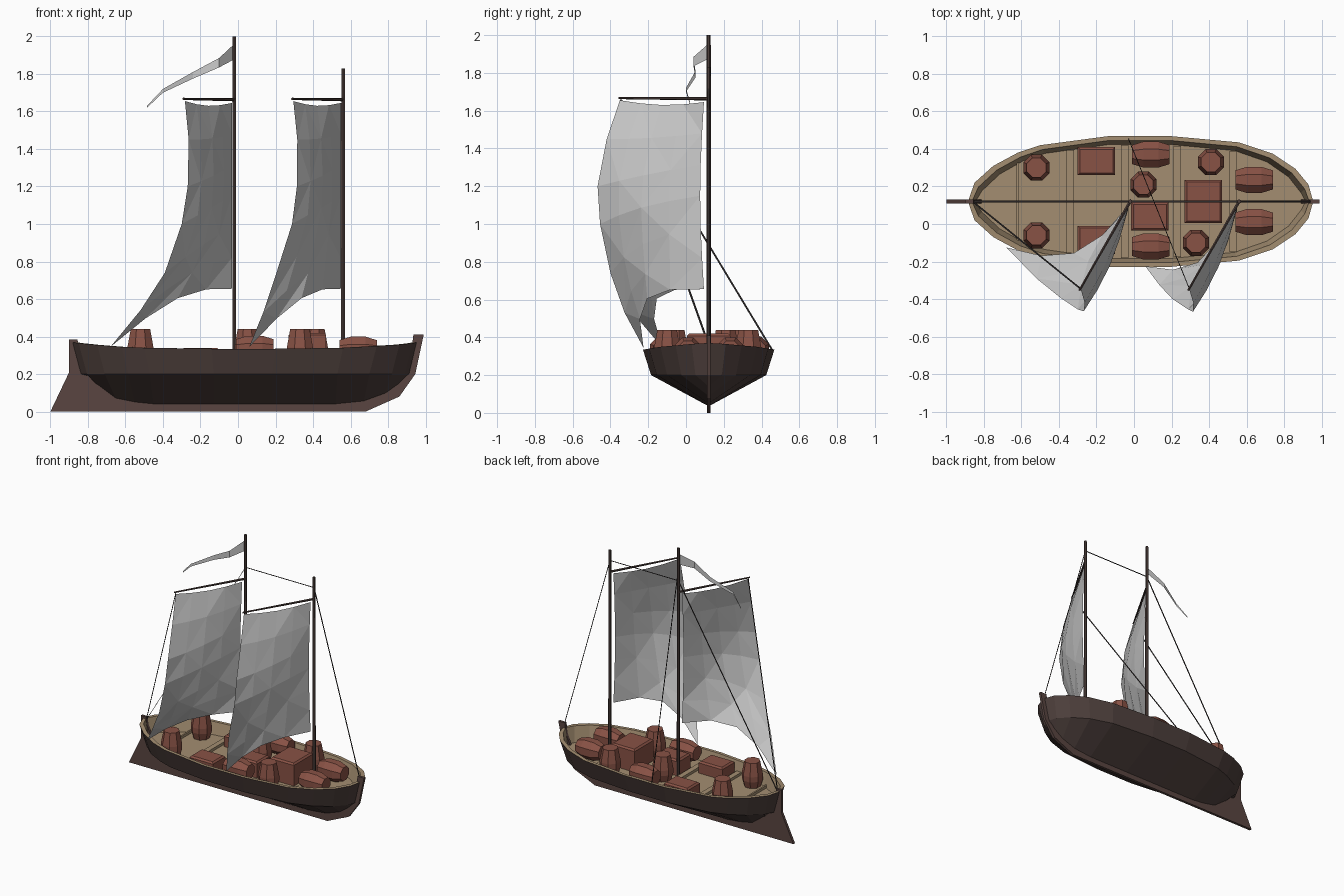
import bpy, bmesh
from math import sin, cos, pi
from mathutils import Vector

if "Cube" in bpy.data.objects:
    bpy.data.objects.remove(bpy.data.objects["Cube"])

CY = 0.12  # centreline of the boat
FLOOR = 0.25


def mat(name, rgb):
    m = bpy.data.materials.new(name)
    m.diffuse_color = (*rgb, 1)
    m.use_nodes = True
    m.node_tree.nodes["Principled BSDF"].inputs["Base Color"].default_value = m.diffuse_color
    return m


DARK = mat("dark_wood", (0.075, 0.05, 0.045))
BROWN = mat("keel_wood", (0.10, 0.06, 0.053))
TAN = mat("deck_wood", (0.37, 0.27, 0.165))
RED = mat("cargo_wood", (0.25, 0.085, 0.06))
ROPE = mat("rope", (0.03, 0.025, 0.025))


def make(name, verts, faces, mats=(), ids=None, fix=True):
    me = bpy.data.meshes.new(name)
    me.from_pydata([tuple(v) for v in verts], [], faces)
    for m in mats:
        me.materials.append(m)
    if ids:
        me.polygons.foreach_set("material_index", ids)
    bm = bmesh.new()
    bm.from_mesh(me)
    bmesh.ops.remove_doubles(bm, verts=bm.verts, dist=1e-5)
    bmesh.ops.dissolve_degenerate(bm, edges=bm.edges, dist=1e-5)
    if fix:
        bmesh.ops.recalc_face_normals(bm, faces=bm.faces)
    bm.to_mesh(me)
    bm.free()
    ob = bpy.data.objects.new(name, me)
    bpy.context.collection.objects.link(ob)
    return ob


def lathe(name, rings, n, m, a, b):
    """Tube from a to b; rings = (fraction along, radius)."""
    a, b = Vector(a), Vector(b)
    q = (b - a).to_track_quat('Z', 'Y')
    vs = [a.lerp(b, t) + q @ Vector((r * cos(2 * pi * (i + .5) / n), r * sin(2 * pi * (i + .5) / n), 0))
          for t, r in rings for i in range(n)]
    fs = [(k * n + i, k * n + (i + 1) % n, (k + 1) * n + (i + 1) % n, (k + 1) * n + i)
          for k in range(len(rings) - 1) for i in range(n)]
    fs += [tuple(range(n)), tuple(range((len(rings) - 1) * n, len(rings) * n))]
    return make(name, vs, fs, [m])


def box(name, x, y, z0, z1, sx, sy, m, inset=0.0):
    """Block, optionally with a chamfered top."""
    vs, fs = [], []
    levels = [(z0, 0), (z1 - inset, 0)] + ([(z1, inset)] if inset else [])
    for z, d in levels:
        vs += [(x + i * (sx / 2 - d), y + j * (sy / 2 - d), z) for i, j in ((-1, -1), (1, -1), (1, 1), (-1, 1))]
    for k in range(len(levels) - 1):
        fs += [(4 * k + i, 4 * k + (i + 1) % 4, 4 * k + 4 + (i + 1) % 4, 4 * k + 4 + i) for i in range(4)]
    top = 4 * (len(levels) - 1)
    return make(name, vs, fs + [(0, 1, 2, 3), tuple(range(top, top + 4))], [m])


# Hull and deck: stations along the length, mirrored about the centreline
rim = [(-.885, 0, .37), (-.85, .1, .365), (-.75, .19, .355), (-.62, .26, .345), (-.5, .3, .34), (-.14, .348, .335),
       (.2, .348, .335), (.56, .315, .34), (.74, .255, .35), (.86, .175, .357), (.93, .09, .365), (.955, 0, .37)]
chine_x = [-.84, -.805, -.71, -.585, -.47, -.13, .18, .53, .7, .82, .89, .915]
chine_w = [0, .075, .16, .225, .265, .305, .305, .275, .22, .145, .07, 0]
keel = [(-.8, .19), (-.75, .14), (-.65, .065), (-.55, .045), (-.45, .035), (-.13, .035),
        (.18, .035), (.52, .035), (.67, .05), (.78, .09), (.85, .14), (.9, .19)]


def inward(p, d, z):
    return (.035 + (p[0] - .035) * (1 - d), max(p[1] - d, 0), z)


floor_line = [inward(p, .044, FLOOR) for p in rim]
levels = [[(x, 0, z) for x, z in keel],
          [(x, w, .2) for x, w in zip(chine_x, chine_w)],
          rim,
          [inward(p, .023, p[2]) for p in rim],
          floor_line,
          [(p[0], 0, FLOOR) for p in floor_line]]
verts, faces, ids = [], [], []
for s in (1, -1):
    base = len(verts)
    n = len(rim)
    verts += [(x, CY + s * w, z) for lv in levels for x, w, z in lv]
    for k in range(5):
        for i in range(n - 1):
            a = base + k * n + i
            faces.append((a, a + 1, a + n + 1, a + n))
            ids.append(0 if k < 2 else 1)
make("hull", verts, faces, [DARK, TAN], ids)

# Keel, stem and rudder plate
prof = [(-1, 0), (.68, 0), (.86, .08), (.945, .2), (.99, .41), (.935, .41), (.925, .33), (.86, .18), (.66, .1),
        (-.6, .1), (-.8, .22), (-.85, .33), (-.855, .385), (-.9, .385), (-.9, .21)]
n = len(prof)
make("keel", [(x, CY + d, z) for d in (-.01, .01) for x, z in prof],
     [tuple(range(n)), tuple(range(n, 2 * n))] + [(i, (i + 1) % n, n + (i + 1) % n, n + i) for i in range(n)], [BROWN])

# Floor ribs
for x, hw, t in ((-.62, .215, .012), (-.34, .275, .04), (-.05, .302, .04), (.23, .297, .04), (.53, .27, .04)):
    box("floor_rib", x, CY, FLOOR - .005, FLOOR + .02, t, 2 * hw, TAN)

# Cargo
barrel = [(0, .058), (.3, .075), (.5, .075), (1, .056)]
for x, y in ((-.52, .3), (-.52, -.06), (.05, .21), (.41, .33), (.33, -.1)):
    lathe("upright_barrel", barrel, 8, RED, (x, y, FLOOR - .005), (x, y, .44))
lying = [(0, .055), (.3, .075), (.7, .075), (1, .055)]
for x, y, z in ((.09, .37, .335), (.09, -.12, .335), (.64, .235, .33), (.64, .01, .33)):
    lathe("lying_barrel", lying, 8, RED, (x - .1, y, z), (x + .1, y, z))
for x, y, top, sy in ((-.2, .335, .34, .15), (-.2, -.085, .34, .15), (.085, .04, .37, .15), (.37, .12, .42, .23)):
    box("crate", x, y, FLOOR - .005, top, .2, sy, RED, .012)


def rope(name, a, b, w=.0055):
    """Flat rope ribbon, wide across the boat."""
    o = Vector((0, w, 0))
    a, b = Vector(a), Vector(b)
    make(name, [a - o, a + o, b + o, b - o], [(0, 1, 2, 3)], [ROPE], fix=False)


def sail(mx, leech):
    """Bellied sail between the mast and the loose leech edge."""
    rows, cols = len(leech), 5
    vs, fs = [], []
    for r, p in enumerate(leech):
        t = r / (rows - 1)
        luff = Vector((mx - .012, .095 - .02 * sin(pi * t), 1.645 - .99 * t))
        for c in range(cols):
            u = c / (cols - 1)
            b = sin(pi * u)
            off = Vector((.022 * sin(pi * t) + .035 * t ** 3, -.03 * sin(pi * t) - .14 * t ** 3,
                          .105 * t ** 3 - .02 * (1 - t) ** 4))
            vs.append(luff.lerp(Vector(p), u) + off * b)
    for r in range(rows - 1):
        for c in range(cols - 1):
            a = r * cols + c
            q = (a, a + 1, a + cols + 1, a + cols)
            if (r + c) % 2:
                fs += [(q[0], q[1], q[2]), (q[0], q[2], q[3])]
            else:
                fs += [(q[0], q[1], q[3]), (q[1], q[2], q[3])]
    make("sail", vs, fs, fix=False)


# Masts, yards and sails
leeches = {
    -.02: [(-.283, -.35, 1.655), (-.263, -.42, 1.45), (-.268, -.465, 1.2), (-.3, -.455, 1.0),
           (-.39, -.395, .74), (-.52, -.29, .54), (-.68, -.125, .345)],
    .56: [(.295, -.35, 1.655), (.316, -.42, 1.45), (.314, -.468, 1.2), (.288, -.455, 1.0),
          (.205, -.4, .74), (.135, -.325, .53), (.06, -.225, .345)]}
for x, top in ((-.02, 2.0), (.56, 1.83)):
    lathe("mast", [(0, .012), (1, .011)], 6, DARK, (x, CY, FLOOR - .02), (x, CY, top))
    lathe("yard", [(0, .009), (1, .006)], 6, DARK, (x, CY, 1.663), (x - .272, -.355, 1.667))
    sail(x, leeches[x])

# Rigging
STERN, BOW = (-.86, CY, .36), (.95, CY, .38)
rope("stern_yard_rope", (-.285, -.345, 1.66), STERN)
rope("side_yard_rope", (.295, -.345, 1.66), (-.03, .455, .335))
rope("backstay", (-.02, CY, 1.75), STERN)
rope("mast_stay", (-.02, CY, 1.75), (.56, CY, 1.75))
rope("forestay", (.56, CY, 1.75), BOW)

# Pennant
pen = [(-.025, .12, 1.955, 1.875), (-.1, .04, 1.885, 1.835), (-.24, .05, 1.81, 1.775),
       (-.4, .0, 1.72, 1.7), (-.485, .025, 1.63, 1.62)]
make("pennant", [(x, y, z) for x, y, a, b in pen for z in (a, b)],
     [(2 * i, 2 * i + 1, 2 * i + 3, 2 * i + 2) for i in range(len(pen) - 1)], fix=False)
